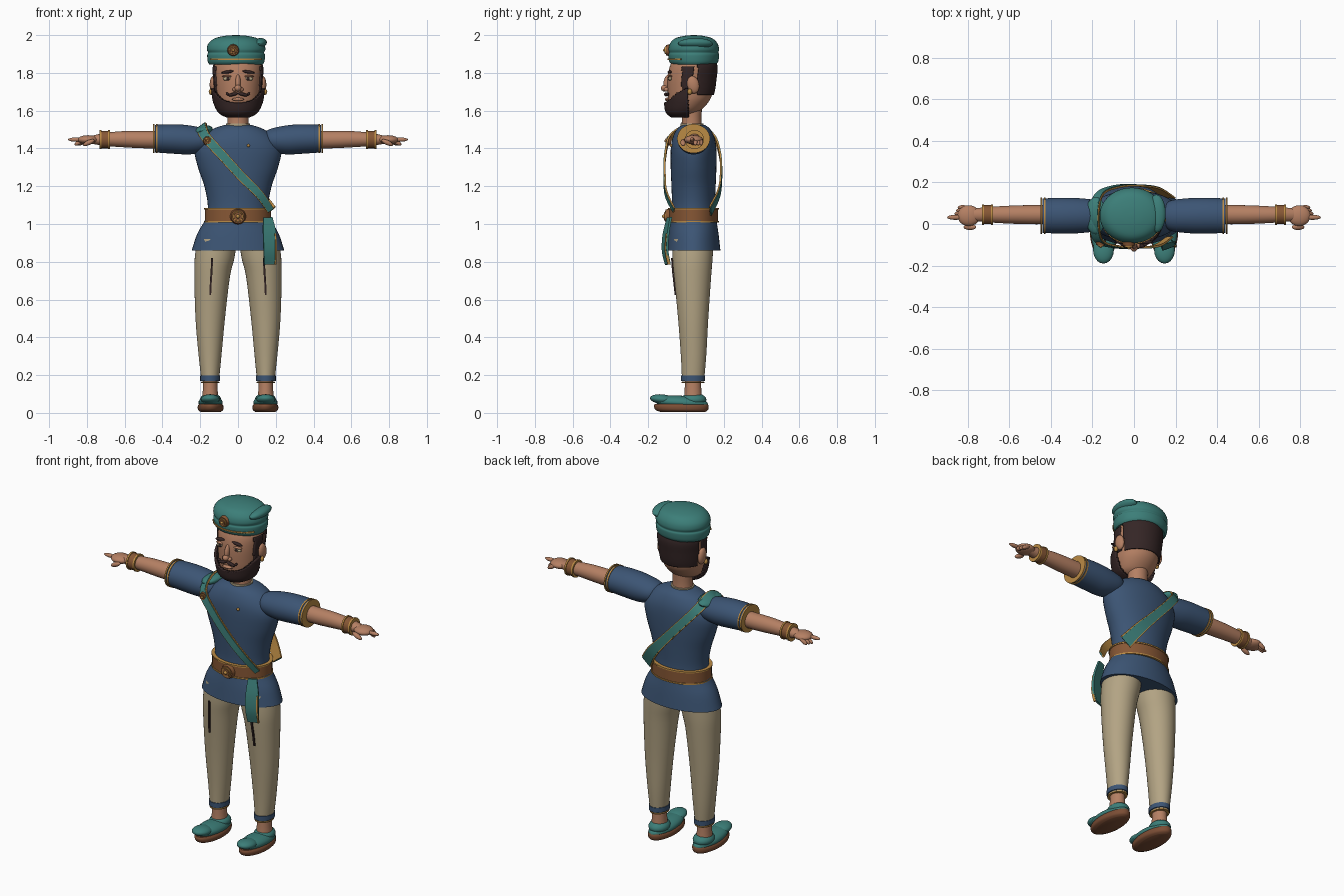
import bpy, bmesh
from math import cos, sin, pi, radians
from mathutils import Vector, Matrix

cube = bpy.data.objects.get("Cube")
if cube:
    bpy.data.objects.remove(cube)


def material(name, rgb):
    m = bpy.data.materials.new(name)
    m.use_nodes = True
    m.diffuse_color = (*rgb, 1)
    m.node_tree.nodes["Principled BSDF"].inputs["Base Color"].default_value = (*rgb, 1)
    return m


teal = material("teal cloth", (0.045, 0.21, 0.19))
blue = material("blue cloth", (0.045, 0.09, 0.175))
skin = material("skin", (0.46, 0.215, 0.125))
hair = material("dark hair", (0.035, 0.019, 0.019))
cream = material("cream cloth", (0.45, 0.37, 0.23))
gold = material("gold", (0.5, 0.26, 0.06))
leather = material("brown leather", (0.24, 0.095, 0.035))
sole = material("sole brown", (0.2, 0.075, 0.035))
parts = []


def finish(name, bm, mat):
    bmesh.ops.recalc_face_normals(bm, faces=bm.faces)
    mesh = bpy.data.meshes.new(name)
    bm.to_mesh(mesh)
    bm.free()
    mesh.materials.append(mat)
    ob = bpy.data.objects.new(name, mesh)
    bpy.context.collection.objects.link(ob)
    parts.append(ob)
    return ob


def spline(points, steps):
    """Smooth curve through tuples of any length."""
    pts = [Vector(p) for p in points]
    out = []
    for i in range(len(pts) - 1):
        a, b = pts[max(i - 1, 0)], pts[i]
        c, d = pts[i + 1], pts[min(i + 2, len(pts) - 1)]
        for k in range(steps):
            t = k / steps
            out.append(b + (c - a) * t / 2 + (a * 2 - b * 5 + c * 4 - d) * t * t / 2
                       + (b * 3 - a - c * 3 + d) * t ** 3 / 2)
    return out + [pts[-1]]


def loft(name, sections, mat, axis="z", side=1, steps=4, n=40, grow=0, keep=None):
    """Skin ellipses (position, centre u, centre v, radius u, radius v) along an axis."""
    bm = bmesh.new()
    rings = []
    for t, cu, cv, ru, rv in spline(sections, steps):
        ring = []
        for k in range(n):
            a = 2 * pi * k / n
            u, v = cu + (ru + grow) * cos(a), cv + (rv + grow) * sin(a)
            ring.append(bm.verts.new((u * side, v, t) if axis == "z" else (t * side, u, v)))
        rings.append(ring)
    for lo, hi in zip(rings, rings[1:]):
        for k in range(n):
            bm.faces.new((lo[k], lo[(k + 1) % n], hi[(k + 1) % n], hi[k]))
    bm.faces.new(rings[0])
    bm.faces.new(rings[-1])
    if keep:
        drop = [f for f in bm.faces if not keep(f.calc_center_median())]
        bmesh.ops.delete(bm, geom=drop, context="FACES")
    return finish(name, bm, mat)


def ball(name, loc, radii, mat, turn=0, axis="Y", n=20):
    bm = bmesh.new()
    bmesh.ops.create_uvsphere(bm, u_segments=n, v_segments=n // 2 + 2, radius=1)
    bm.transform(Matrix.Translation(loc) @ Matrix.Rotation(radians(turn), 4, axis)
                 @ Matrix.Diagonal((*radii, 1)))
    return finish(name, bm, mat)


def disc(name, loc, r, depth, mat):
    bm = bmesh.new()
    bmesh.ops.create_cone(bm, cap_ends=True, segments=28, radius1=r, radius2=r * 0.85, depth=depth)
    bm.transform(Matrix.Translation(loc) @ Matrix.Rotation(pi / 2, 4, "X"))
    return finish(name, bm, mat)


def rosette(name, x, y, z, r):
    disc(name + "_rim", (x, y, z), r, 0.02, leather)
    disc(name + "_ring", (x, y - 0.008, z), r * 0.75, 0.012, gold)
    disc(name + "_face", (x, y - 0.011, z), r * 0.6, 0.014, leather)
    ball(name + "_stud", (x, y - 0.018, z), (r * 0.25,) * 3, gold)


def ribbon(name, path, mat, thick, normal, lift=0, scale=1):
    """Strip along (x, y, z, half width), facing along the given normal rule."""
    pts = spline(path, 6)
    bm = bmesh.new()
    rows = []
    for i, p in enumerate(pts):
        q = p.to_3d() if len(p) == 3 else Vector(p[:3])
        tangent = Vector(pts[min(i + 1, len(pts) - 1)][:3]) - Vector(pts[max(i - 1, 0)][:3])
        nor = normal(q).normalized()
        across = tangent.cross(nor).normalized() * p[3] * scale
        rows.append([bm.verts.new(q + nor * h + across * s)
                     for s, h in ((-1, lift), (1, lift), (1, lift + thick), (-1, lift + thick))])
    for a, b in zip(rows, rows[1:]):
        for k in range(4):
            bm.faces.new((a[k], a[(k + 1) % 4], b[(k + 1) % 4], b[k]))
    bm.faces.new(rows[0])
    bm.faces.new(rows[-1])
    return finish(name, bm, mat)


# Tunic, collar and belt
cy = 0.04
tunic = [(0.86, 0.245, 0.142), (0.95, 0.215, 0.132), (1.03, 0.17, 0.12), (1.1, 0.16, 0.114),
         (1.2, 0.178, 0.117), (1.3, 0.212, 0.121), (1.39, 0.23, 0.121), (1.45, 0.2, 0.113),
         (1.5, 0.14, 0.09), (1.525, 0.07, 0.06)]
loft("tunic", [(z, 0, cy, a, b) for z, a, b in tunic], blue)


def band(name, z0, z1, rx, ry, mat, x=0, y=cy, side=1):
    loft(name, [(z0, x, y, rx, ry), (z1, x, y, rx, ry)], mat, side=side, steps=1)


band("belt", 1.01, 1.083, 0.175, 0.13, leather)
for name, z in (("lower", 1.008), ("upper", 1.077)):
    band(f"belt_{name}_trim", z, z + 0.008, 0.179, 0.134, gold)
rosette("buckle", 0, -0.098, 1.04, 0.042)
band("collar", 1.49, 1.532, 0.064, 0.06, cream, y=0.032)
ball("button", (0.055, -0.078, 1.415), (0.008,) * 3, gold)

# Sash over the right shoulder, crossing to the left hip
sash = [(0.165, 0.125, 1.07, 0.04), (0.1, 0.168, 1.16, 0.034), (0.02, 0.18, 1.25, 0.028),
        (-0.08, 0.176, 1.36, 0.026), (-0.165, 0.14, 1.46, 0.026), (-0.19, 0.04, 1.515, 0.03),
        (-0.17, -0.075, 1.46, 0.027), (-0.08, -0.105, 1.36, 0.026), (0.02, -0.108, 1.25, 0.025),
        (0.11, -0.1, 1.16, 0.023), (0.17, -0.06, 1.075, 0.02)]
around = lambda q: Vector((q.x * 0.3, q.y - cy, (q.z - 1.25) * 0.3))
ribbon("sash_trim", sash, gold, 0.008, around)
ribbon("sash", sash, teal, 0.008, around, 0.003, 0.82)
ball("sash_shoulder_fold", (-0.185, 0.04, 1.495), (0.052, 0.09, 0.026), teal, -12)
rosette("sash_brooch", -0.16, -0.09, 1.44, 0.026)
tail = [(0.155, -0.082, 1.035, 0.025), (0.165, -0.1, 0.95, 0.036), (0.168, -0.105, 0.86, 0.036),
        (0.165, -0.09, 0.785, 0.03)]
ribbon("sash_tail", tail, teal, 0.012, lambda q: Vector((0.35, -1, 0)))
ribbon("sash_tail_edge", [(x + 0.03, y + 0.006, z, 0.004) for x, y, z, w in tail[1:]],
       gold, 0.014, lambda q: Vector((0.35, -1, 0)))

# Limbs, built for each side
for side, label in ((1, "left"), (-1, "right")):
    # Arm
    loft(label + "_sleeve", [(0.13, cy, 1.45, 0.03, 0.03), (0.17, cy, 1.445, 0.07, 0.058),
         (0.25, cy, 1.445, 0.083, 0.076), (0.34, cy, 1.45, 0.086, 0.078),
         (0.44, cy, 1.452, 0.083, 0.073)], blue, "x", side)
    for k, x in enumerate((0.425, 0.442)):
        loft(f"{label}_sleeve_trim_{k}", [(x, cy, 1.452, 0.087, 0.077),
             (x + 0.008, cy, 1.452, 0.087, 0.077)], gold, "x", side, 1)
    loft(label + "_forearm", [(0.4, 0.045, 1.447, 0.046, 0.046), (0.5, 0.045, 1.447, 0.046, 0.046),
         (0.6, 0.045, 1.449, 0.043, 0.043), (0.7, 0.045, 1.448, 0.037, 0.035),
         (0.77, 0.045, 1.446, 0.03, 0.022)], skin, "x", side)
    for k, (x0, x1, r, mat) in enumerate(((0.682, 0.728, 0.046, leather), (0.678, 0.688, 0.05, gold),
                                          (0.722, 0.732, 0.05, gold))):
        loft(f"{label}_bracelet_{k}", [(x0, 0.045, 1.447, r, r), (x1, 0.045, 1.447, r, r)],
             mat, "x", side, 1)
    ball(label + "_palm", (side * 0.795, 0.04, 1.446), (0.055, 0.05, 0.024), skin)
    ball(label + "_pointing_finger", (side * 0.86, 0.032, 1.447), (0.04, 0.012, 0.011), skin)
    for k in range(3):
        ball(f"{label}_curled_finger_{k}", (side * (0.84 - 0.008 * k), 0.05 + 0.015 * k, 1.433),
             (0.028, 0.011, 0.012), skin, side * 30)
    ball(label + "_thumb", (side * 0.79, -0.015, 1.431), (0.033, 0.014, 0.013), skin, side * 25)

    # Leg
    loft(label + "_trouser_leg", [(0.165, 0.147, 0.037, 0.046, 0.058), (0.3, 0.148, 0.04, 0.06, 0.067),
         (0.5, 0.147, 0.038, 0.078, 0.08), (0.72, 0.137, 0.035, 0.094, 0.098),
         (0.82, 0.124, 0.035, 0.105, 0.106), (0.92, 0.11, 0.038, 0.105, 0.108)], cream, "z", side)
    band(label + "_trouser_hem", 0.17, 0.198, 0.053, 0.064, blue, 0.147, 0.037, side)
    band(label + "_hem_trim", 0.158, 0.163, 0.049, 0.06, gold, 0.147, 0.037, side)
    ribbon(label + "_trouser_stitching", [(side * x, y, z, 0.005) for x, y, z in
           ((0.137, -0.071, 0.82), (0.14, -0.066, 0.75), (0.144, -0.059, 0.69), (0.147, -0.052, 0.625))],
           hair, 0.008, lambda q: Vector((0, -1, 0)))
    loft(label + "_ankle", [(0.06, 0.147, 0.037, 0.045, 0.05), (0.11, 0.147, 0.037, 0.04, 0.045),
         (0.17, 0.147, 0.037, 0.037, 0.042)], skin, "z", side)

    # Shoe
    loft(label + "_shoe_sole", [(0.004, 0.145, -0.015, 0.05, 0.115), (0.015, 0.145, -0.022, 0.066, 0.138),
         (0.035, 0.145, -0.025, 0.068, 0.145), (0.048, 0.145, -0.025, 0.06, 0.14)], sole, "z", side)
    ball(label + "_shoe_upper", (side * 0.145, -0.025, 0.055), (0.064, 0.142, 0.036), teal, -4, "X", 28)
    ball(label + "_shoe_heel", (side * 0.145, 0.04, 0.07), (0.056, 0.068, 0.036), teal)
    ball(label + "_shoe_toe", (side * 0.147, -0.125, 0.072), (0.05, 0.066, 0.026), teal, -6, "X")

    # Ear, earring, eye, brow and moustache half
    ball(label + "_ear", (side * 0.132, 0.038, 1.737), (0.018, 0.032, 0.047), skin, 12, "X")
    ball(label + "_earring", (side * 0.143, 0.02, 1.7), (0.012, 0.012, 0.016), gold)
    ball(label + "_eye", (side * 0.055, -0.084, 1.77), (0.025, 0.01, 0.011), cream, side * 6)
    ball(label + "_iris", (side * 0.053, -0.091, 1.77), (0.009, 0.006, 0.009), hair)
    ball(label + "_eyelid", (side * 0.055, -0.083, 1.782), (0.029, 0.012, 0.006), skin)
    ball(label + "_brow", (side * 0.055, -0.086, 1.805), (0.034, 0.011, 0.008), hair, side * 8)
    ball(label + "_nostril", (side * 0.018, -0.104, 1.712), (0.012, 0.014, 0.011), skin)
    ball(label + "_moustache", (side * 0.027, -0.106, 1.686), (0.028, 0.01, 0.009), hair, side * 12)
    ball(label + "_moustache_tip", (side * 0.054, -0.098, 1.687), (0.012, 0.009, 0.007), hair, side * -40)

# Head with hair and beard shells
loft("neck", [(1.48, 0, 0.03, 0.062, 0.058), (1.55, 0, 0.03, 0.055, 0.052),
              (1.64, 0, 0.03, 0.058, 0.056)], skin)
skull = [(1.578, 0, -0.015, 0.05, 0.05), (1.6, 0, -0.005, 0.086, 0.082), (1.65, 0, 0.014, 0.11, 0.108),
         (1.7, 0, 0.022, 0.118, 0.12), (1.77, 0, 0.027, 0.124, 0.125), (1.83, 0, 0.035, 0.126, 0.122),
         (1.88, 0, 0.04, 0.11, 0.105)]
loft("head", skull, skin, steps=6, n=64)
shells = {
    "hair_back": (0.01, lambda c: c.y > 0.065 and 1.685 < c.z < 1.87),
    "sideburns": (0.008, lambda c: -0.022 < c.y < 0.04 and 1.69 < c.z < 1.835),
    "beard": (0.009, lambda c: c.y < 0.012 and c.z < 1.644 + 0.055 * (abs(c.x) / 0.115) ** 3),
}
for name, (grow, rule) in shells.items():
    shell = loft(name, skull, hair, steps=14, n=96, grow=grow, keep=rule)
    thick = shell.modifiers.new("thickness", "SOLIDIFY")
    thick.thickness = 0.014
ball("chin_beard", (0, -0.03, 1.6), (0.08, 0.066, 0.034), hair)
ball("lips", (0, -0.1, 1.66), (0.032, 0.012, 0.009), skin)
ball("nose_bridge", (0, -0.1, 1.75), (0.014, 0.019, 0.042), skin, -12, "X")
ball("nose_tip", (0, -0.112, 1.719), (0.018, 0.021, 0.018), skin)

# Cap
cap = [(1.845, 0.142, 0.118), (1.86, 0.15, 0.13), (1.895, 0.153, 0.134), (1.907, 0.148, 0.13),
       (1.925, 0.155, 0.134), (1.955, 0.147, 0.126), (1.982, 0.115, 0.1), (1.996, 0.06, 0.05),
       (2, 0.006, 0.006)]
loft("cap", [(z, -0.01, 0.041, a, b) for z, a, b in cap], teal, n=56)
ball("cap_side_fold", (0.108, 0.05, 1.955), (0.046, 0.092, 0.028), teal, -15)
ribbon("cap_stitching", [(-0.01 + 0.152 * sin(radians(a)), 0.041 - 0.132 * cos(radians(a)), 1.872, 0.004)
       for a in range(-60, 61, 20)], gold, 0.006, lambda q: Vector((q.x, q.y - 0.041, 0)))
rosette("cap_badge", -0.025, -0.096, 1.92, 0.032)

# Smooth shading with sharp edges kept
bpy.ops.object.select_all(action="DESELECT")
for ob in parts:
    ob.select_set(True)
bpy.context.view_layer.objects.active = parts[0]
bpy.ops.object.shade_smooth_by_angle(angle=radians(40))
